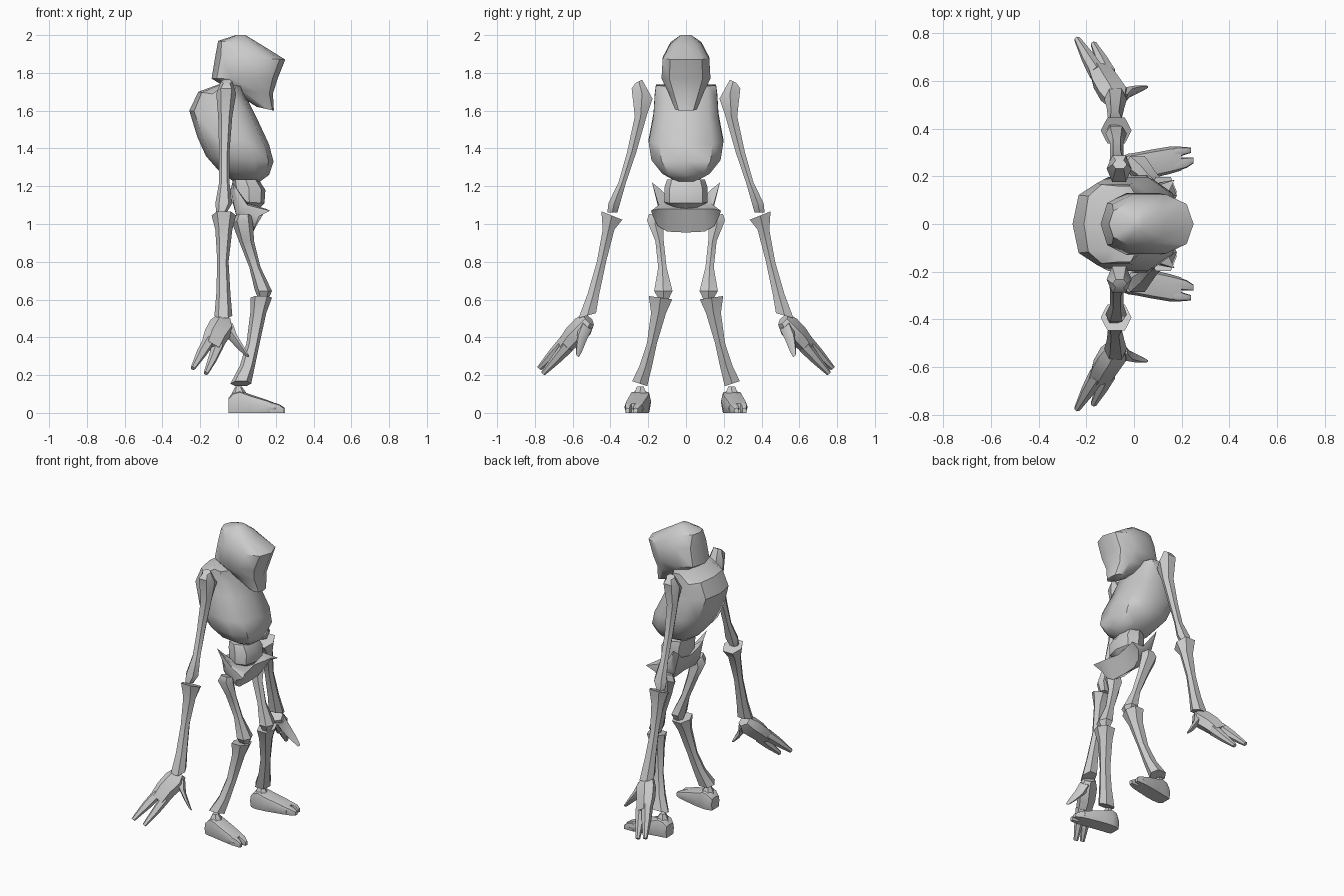
import bpy, bmesh, math
from mathutils import Vector as V


def skin(name, rings):
    """Bridge equal-sized rings of points and cap both ends."""
    bm = bmesh.new()
    vs = [[bm.verts.new(p) for p in r] for r in rings]
    n = len(rings[0])
    for a, b in zip(vs, vs[1:]):
        for i in range(n):
            j = (i + 1) % n
            bm.faces.new((a[i], a[j], b[j], b[i]))
    bm.faces.new(vs[0])
    bm.faces.new(vs[-1])
    bmesh.ops.recalc_face_normals(bm, faces=bm.faces)
    me = bpy.data.meshes.new(name)
    bm.to_mesh(me)
    bm.free()
    ob = bpy.data.objects.new(name, me)
    bpy.context.collection.objects.link(ob)
    bpy.ops.object.select_all(action='DESELECT')
    ob.select_set(True)
    bpy.context.view_layer.objects.active = ob
    bpy.ops.object.shade_smooth_by_angle(angle=math.radians(40))
    return ob


def ring(a, b, h, n=8, e=0.8):
    """Rounded section spanning a to b, with half-thickness vector h."""
    a, b, h = V(a), V(b), V(h)
    pts = []
    for i in range(n):
        t = math.tau * i / n
        c, s = math.cos(t), math.sin(t)
        c = math.copysign(abs(c) ** e, c)
        s = math.copysign(abs(s) ** e, s)
        pts.append((a + b) / 2 + (b - a) / 2 * c + h * s)
    return pts


def mirror(pts, s):
    return [V((p[0], p[1] * s, max(p[2], 0))) for p in pts]


def body(name, rows, n=10, e=0.8):
    """Centred part: rows of back x, z, front x, z, half width."""
    skin(name, [ring((x0, 0, z0), (x1, 0, z1), (0, w, 0), n, e)
                for x0, z0, x1, z1, w in rows])


def pair(name, rings):
    for side, s in (("left", 1), ("right", -1)):
        skin(f"{side}_{name}", [mirror(r, s) for r in rings])


def bone(name, rows):
    """Paired bone: rows of x0, x1, y0, y1, z, end tilt."""
    pair(name, [ring((x0, (y0 + y1) / 2, z), (x1, (y0 + y1) / 2, z),
                     (0, (y1 - y0) / 2, t), 6, 0.85)
                for x0, x1, y0, y1, z, t in rows])


# Head, tapering to a narrow jaw
body("head", [(-.01, 2.0, .04, 2.0, .03), (-.105, 1.97, .13, 1.945, .085),
              (-.12, 1.89, .25, 1.87, .128), (-.14, 1.77, .21, 1.77, .135),
              (-.06, 1.72, .185, 1.69, .10), (.10, 1.62, .19, 1.60, .06)])

# Rib cage, leaning forward at the base
body("rib_cage", [(-.10, 1.74, .02, 1.73, .165), (-.21, 1.70, .05, 1.66, .172),
                  (-.258, 1.60, .10, 1.56, .178), (-.215, 1.46, .165, 1.42, .205),
                  (-.17, 1.36, .188, 1.33, .19), (-.10, 1.28, .165, 1.26, .13),
                  (-.03, 1.23, .11, 1.22, .05)], 10, 0.72)

# Waist block
body("waist", [(-.03, 1.235, .11, 1.235, .10), (-.03, 1.20, .145, 1.18, .115),
               (-.02, 1.12, .14, 1.11, .115), (0, 1.07, .10, 1.07, .05)], 8)

# Pelvis: bowl with raised hip crests and pointed front tips
half = [
    [(-.03, 0, 1.12), (.04, 0, 1.10), (.12, 0, 1.08), (.08, 0, .955), (.01, 0, 1.01)],
    [(-.03, .09, 1.14), (.05, .09, 1.11), (.14, .09, 1.08), (.08, .10, .96), (0, .10, 1.01)],
    [(-.04, .13, 1.18), (.05, .13, 1.11), (.15, .145, 1.08), (.09, .15, .99), (-.01, .135, 1.05)],
    [(-.03, .18, 1.22), (.05, .145, 1.10), (.17, .185, 1.07), (.11, .175, 1.04), (.01, .145, 1.08)],
]
skin("pelvis", [mirror(r, -1) for r in half[:0:-1]] + half)

# Arms
bone("upper_arm", [(-.09, -.03, .23, .27, 1.755, -.01), (-.115, -.01, .17, .295, 1.69, .03),
                   (-.105, -.03, .205, .275, 1.57, 0), (-.10, -.045, .26, .315, 1.38, 0),
                   (-.10, -.045, .315, .36, 1.22, 0), (-.12, -.03, .345, .415, 1.11, 0),
                   (-.115, -.06, .36, .42, 1.06, 0)])
bone("forearm", [(-.14, -.01, .33, .455, 1.045, .025), (-.12, -.03, .375, .445, .97, 0),
                 (-.11, -.05, .42, .475, .80, 0), (-.115, -.04, .455, .525, .63, 0),
                 (-.125, -.03, .47, .575, .515, -.015)])

# Hands: palm, two fingers and a thumb
d = V((-.31, .64, -.71)).normalized()
w = V((.82, -.12, -.50)).normalized()
w = (w - d * w.dot(d)).normalized()
k = d.cross(w)
wrist = V((-.075, .515, .495))


def flat(along, lo, hi, thick):
    c = wrist + d * along
    return ring(c + w * lo, c + w * hi, k * thick, 6)


pair("palm", [flat(0, -.045, .045, .035), flat(.05, -.065, .075, .05),
              flat(.13, -.07, .06, .048), flat(.21, -.06, .055, .035)])
pair("outer_finger", [flat(.18, -.06, .005, .036), flat(.28, -.065, -.01, .028),
                      flat(.40, -.06, -.035, .013)])
pair("inner_finger", [flat(.18, -.005, .058, .036), flat(.28, .005, .053, .026),
                      flat(.385, .015, .04, .013)])
pair("thumb", [flat(.02, .0, .06, .035), flat(.07, .04, .105, .032),
               flat(.11, .12, .165, .022), flat(.135, .18, .205, .01)])

# Legs
bone("thigh", [(-.01, .07, .12, .20, 1.045, .01), (-.03, .08, .115, .212, 1.0, .02),
               (.005, .085, .115, .165, .91, 0), (.06, .12, .10, .15, .77, 0),
               (.09, .18, .065, .175, .645, 0), (.11, .16, .09, .145, .60, 0)])
bone("shin", [(.065, .18, .065, .205, .61, .01), (.065, .15, .10, .19, .53, 0),
              (.045, .115, .15, .21, .37, 0), (.01, .09, .175, .25, .25, 0),
              (-.04, .07, .20, .29, .155, .015)])


# Feet: flat-soled heel and two toes, turned slightly outward
def slab(x, y0, y1, h):
    ps = ring((x, y0, h / 2), (x, y1, h / 2), (0, 0, h / 2), 8, 0.6)
    return [V((p.x, p.y, 0 if p.z < h * .4 else p.z)) for p in ps]


pair("foot", [slab(-.05, .20, .285, .08), slab(-.025, .185, .295, .11),
              slab(.01, .185, .30, .12), slab(.06, .19, .31, .10),
              slab(.15, .21, .325, .07), slab(.20, .225, .325, .05)])
pair("inner_toe", [slab(.17, .22, .275, .06), slab(.22, .235, .28, .045),
                   slab(.25, .255, .28, .025)])
pair("outer_toe", [slab(.17, .275, .323, .06), slab(.22, .293, .323, .045),
                   slab(.24, .298, .32, .025)])
bone("ankle", [(-.04, .055, .20, .285, .09, 0), (-.015, .02, .222, .262, .14, 0)])
